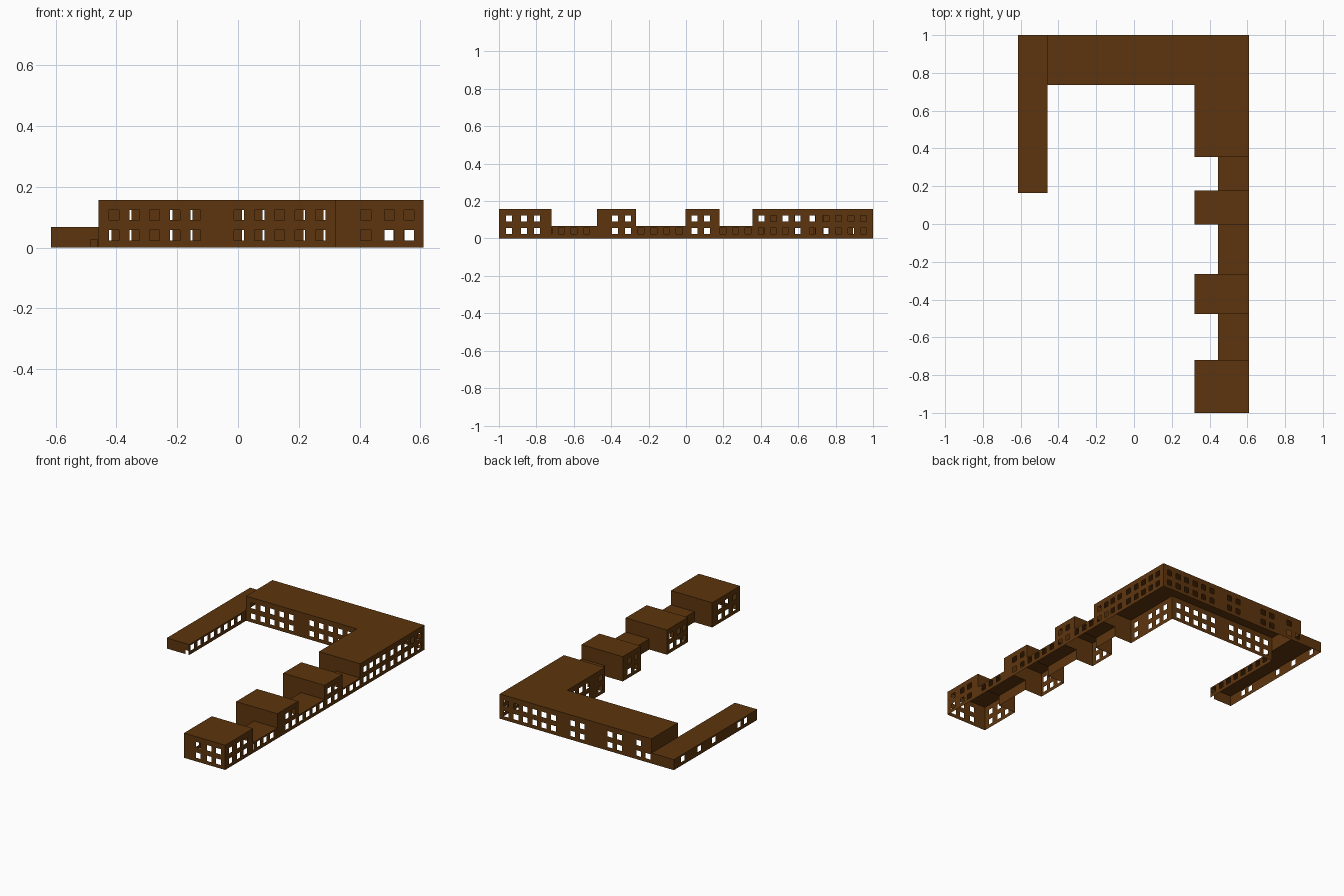
import bpy
import bmesh

cube = bpy.data.objects.get("Cube")
if cube:
    bpy.data.objects.remove(cube, do_unlink=True)

# Plan lines and heights
EAST, INNER, PASSAGE = 0.61, 0.32, 0.445
WEST, WEST_IN = -0.615, -0.458
BACK, COURT, LINK = 1.0, 0.735, 0.355
LOW, HIGH = 0.067, 0.157
ROWS = ((0.023, 0.057), (0.09, 0.124))
HALF = 0.0165

brown = bpy.data.materials.new("dark_brown")
brown.use_nodes = True
colour = (0.108, 0.036, 0.004, 1)
brown.diffuse_color = colour
brown.node_tree.nodes["Principled BSDF"].inputs["Base Color"].default_value = colour


def windows(lower, upper=()):
    """Window openings as rectangles (start, end, bottom, top) for two storeys."""
    return [(c - HALF, c + HALF, *row)
            for centres, row in zip((lower, upper), ROWS) for c in centres]


def both(centres):
    return windows(centres, centres)


def wall(bm, p, q, base, top, holes):
    """Single-skin wall from p to q with rectangular openings."""
    along_x = abs(q[0] - p[0]) > abs(q[1] - p[1])
    k = 0 if along_x else 1
    us = sorted({p[k], q[k], *(h[0] for h in holes), *(h[1] for h in holes)},
                reverse=q[k] < p[k])
    zs = sorted({base, top, *(h[2] for h in holes), *(h[3] for h in holes)})
    grid = {}
    for u in us:
        for z in zs:
            grid[u, z] = bm.verts.new((u, p[1], z) if along_x else (p[0], u, z))
    for a, b in zip(us, us[1:]):
        for c, d in zip(zs, zs[1:]):
            u, z = (a + b) / 2, (c + d) / 2
            if not any(h[0] < u < h[1] and h[2] < z < h[3] for h in holes):
                bm.faces.new([grid[a, c], grid[b, c], grid[b, d], grid[a, d]])


def wing(name, outline, height, edges):
    """Flat roof on an outline; each edge is (base, openings) or None when open."""
    bm = bmesh.new()
    bm.faces.new([bm.verts.new((x, y, height)) for x, y in outline])
    for p, q, edge in zip(outline, outline[1:] + outline[:1], edges):
        if edge:
            wall(bm, p, q, edge[0], height, edge[1])
    bmesh.ops.remove_doubles(bm, verts=bm.verts, dist=0.0001)
    loose = [v for v in bm.verts if not v.link_faces]
    bmesh.ops.delete(bm, geom=loose, context='VERTS')
    mesh = bpy.data.meshes.new(name)
    bm.to_mesh(mesh)
    bm.free()
    mesh.materials.append(brown)
    bpy.context.collection.objects.link(bpy.data.objects.new(name, mesh))


PLAIN, ABOVE = (0, []), (LOW, [])


def block(name, y0, y1, south, east, west):
    """Two-storey block, open to the low passage at ground level."""
    outline = [(INNER, y0), (PASSAGE, y0), (EAST, y0),
               (EAST, y1), (PASSAGE, y1), (INNER, y1)]
    wing(name, outline, HIGH, [south[0], south[1], (0, both(east)),
                               ABOVE, PLAIN, (0, both(west))])


def passage(name, y0, y1, centres):
    """Single-storey link between two blocks."""
    outline = [(PASSAGE, y0), (EAST, y0), (EAST, y1), (PASSAGE, y1)]
    wing(name, outline, LOW, [None, (0, windows(centres)), None, PLAIN])


# Main two-storey L-shaped wing
east_row = [0.404, 0.468, 0.532, 0.596, 0.676, 0.749, 0.815, 0.882, 0.949]
back_row = [0.564, 0.495, 0.43, 0.363, 0.298, 0.232,
            0.097, 0.03, -0.166, -0.232, -0.367]
court_row = [start + 0.067 * i for start in (-0.408, 0.003) for i in range(5)]
wing("main_wing",
     [(INNER, LINK), (PASSAGE, LINK), (EAST, LINK), (EAST, BACK),
      (WEST_IN, BACK), (WEST_IN, COURT), (INNER, COURT)],
     HIGH,
     [PLAIN, ABOVE, (0, both(east_row)),
      (0, windows(back_row + [-0.433], back_row)), ABOVE,
      (0, both(court_row)), (0, both([0.404, 0.532, 0.6, 0.672]))])

# Low west wing with a small door in its south end
door = [(-0.485, -0.462, 0, 0.026)]
wing("west_wing",
     [(WEST, 0.163), (WEST_IN, 0.163), (WEST_IN, COURT),
      (WEST_IN, BACK), (WEST, BACK)],
     LOW,
     [(0, door), (0, windows([0.195 + 0.0673 * i for i in range(8)])), None,
      PLAIN, (0, windows([0.91, 0.745, 0.6, 0.345, 0.28]))])

# Two-storey blocks along the east side
front_row = [-0.947, -0.866, -0.797]
block("front_block", -1, -0.72,
      ((0, both([0.42])), (0, both([0.498, 0.563]))), front_row, front_row)
block("middle_block", -0.476, -0.266, (PLAIN, ABOVE),
      [-0.38, -0.31], [-0.44, -0.38, -0.31])
block("rear_block", -0.003, 0.178, (PLAIN, ABOVE),
      [0.045, 0.112], [0.045, 0.112])

# Single-storey passages joining the blocks
passage("front_passage", -0.72, -0.476, [-0.733 + 0.067 * i for i in range(4)])
passage("middle_passage", -0.266, -0.003, [-0.24 + 0.068 * i for i in range(4)])
passage("rear_passage", 0.178, LINK, [0.198 + 0.067 * i for i in range(3)])
